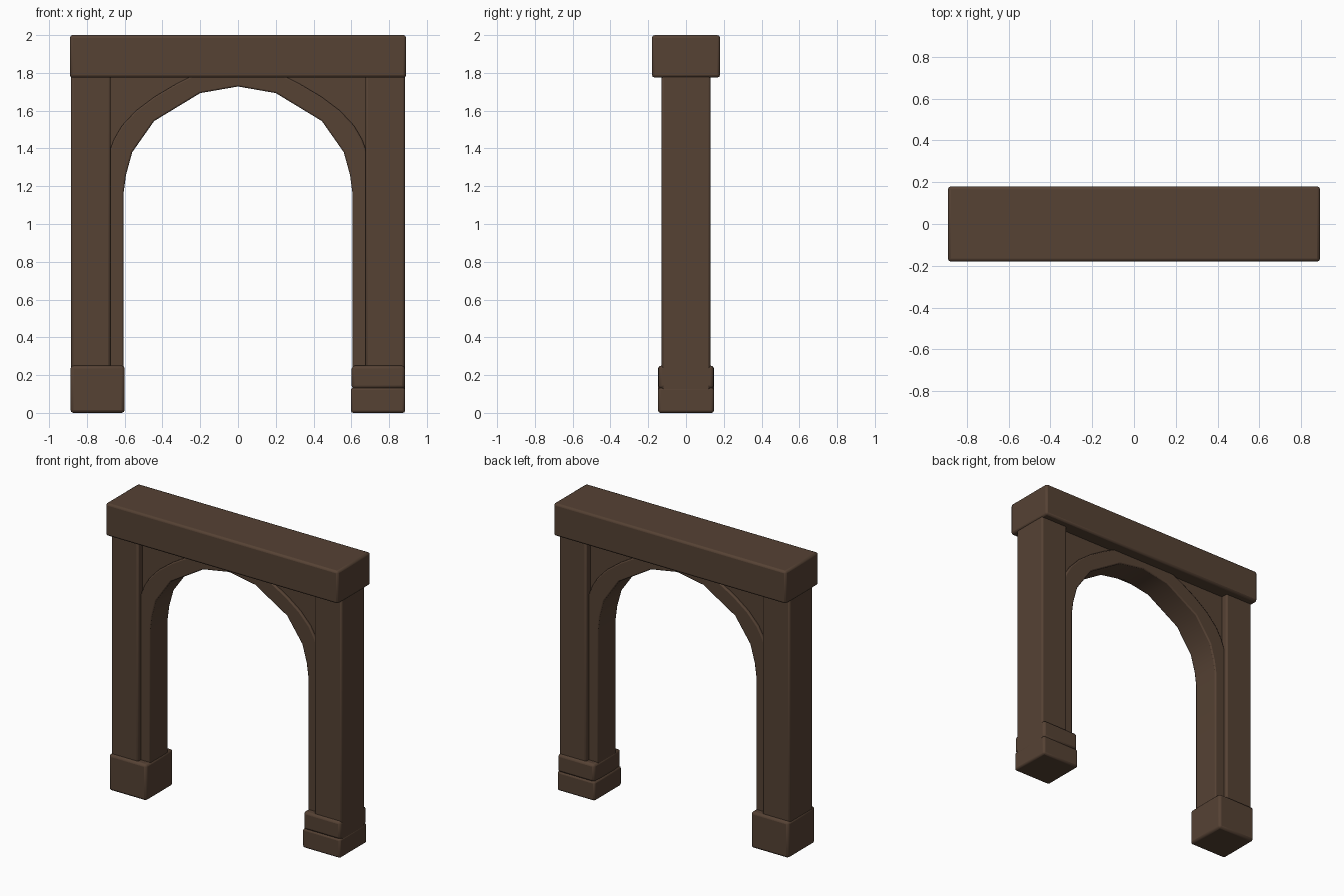
import bpy, bmesh, math

cube = bpy.data.objects.get("Cube")
if cube:
    bpy.data.objects.remove(cube, do_unlink=True)

wood = bpy.data.materials.new("dark_brown_wood")
wood.use_nodes = True
BROWN = (0.092, 0.054, 0.034, 1)
wood.diffuse_color = BROWN
shader = wood.node_tree.nodes["Principled BSDF"]
shader.inputs["Base Color"].default_value = BROWN
shader.inputs["Roughness"].default_value = 0.8


def prism(name, profile, y0, y1, bevel):
    """Extrude an x-z profile from y0 to y1 and soften its edges."""
    bm = bmesh.new()
    face = bm.faces.new([bm.verts.new((x, y0, z)) for x, z in profile])
    result = bmesh.ops.extrude_face_region(bm, geom=[face])
    verts = [v for v in result["geom"] if isinstance(v, bmesh.types.BMVert)]
    bmesh.ops.translate(bm, verts=verts, vec=(0, y1 - y0, 0))
    bmesh.ops.recalc_face_normals(bm, faces=bm.faces)
    mesh = bpy.data.meshes.new(name)
    bm.to_mesh(mesh)
    bm.free()
    mesh.materials.append(wood)
    obj = bpy.data.objects.new(name, mesh)
    bpy.context.collection.objects.link(obj)
    mod = obj.modifiers.new("soft_edges", "BEVEL")
    mod.width = bevel
    mod.segments = 2
    mod.limit_method = "ANGLE"
    mod.angle_limit = math.radians(40)
    bpy.ops.object.select_all(action="DESELECT")
    obj.select_set(True)
    bpy.context.view_layer.objects.active = obj
    bpy.ops.object.shade_smooth_by_angle(angle=math.radians(40))
    return obj


def box(name, x0, x1, y, z0, z1, bevel=0.012):
    return prism(name, [(x0, z0), (x1, z0), (x1, z1), (x0, z1)], -y, y, bevel)


def mirrored(half):
    """Right half listed from the outside in, closed by its mirror image."""
    return half + [(-x, z) for x, z in reversed(half) if x > 0]


# Lintel beam
box("lintel_beam", -0.89, 0.89, 0.18, 1.775, 2.0, 0.014)

# Posts
for side, s in (("left", 1), ("right", -1)):
    box(side + "_post", s * 0.675, s * 0.883, 0.129, 0.1, 1.79)

# Plinths: the left one is split in two courses, the right one is whole
box("left_plinth_lower", 0.597, 0.885, 0.148, 0.0, 0.133, 0.013)
box("left_plinth_upper", 0.602, 0.883, 0.146, 0.128, 0.25, 0.016)
box("right_plinth", -0.887, -0.6, 0.148, 0.0, 0.25, 0.016)

# Arched lining with faceted opening
opening = [(0.605, 0.1), (0.605, 1.17), (0.593, 1.26), (0.56, 1.38),
           (0.444, 1.545), (0.2, 1.693), (0, 1.728)]
outer = [(0.69, 0.1), (0.69, 1.36), (0.656, 1.45), (0.615, 1.52),
         (0.54, 1.6), (0.44, 1.675), (0.33, 1.74), (0.24, 1.785)]
inner_loop = mirrored(opening)
outer_loop = mirrored(outer)
prism("arch_lining", inner_loop + outer_loop[::-1], -0.1, 0.1, 0.008)

# Recessed corner panels above the arch
for side, s in (("left", 1), ("right", -1)):
    panel = [(0.69, 1.3), (0.69, 1.785), (0.2, 1.785), (0.2, 1.72),
             (0.46, 1.58), (0.6, 1.4)]
    prism(side + "_corner_panel", [(s * x, z) for x, z in panel],
          -0.082, 0.082, 0.004)
